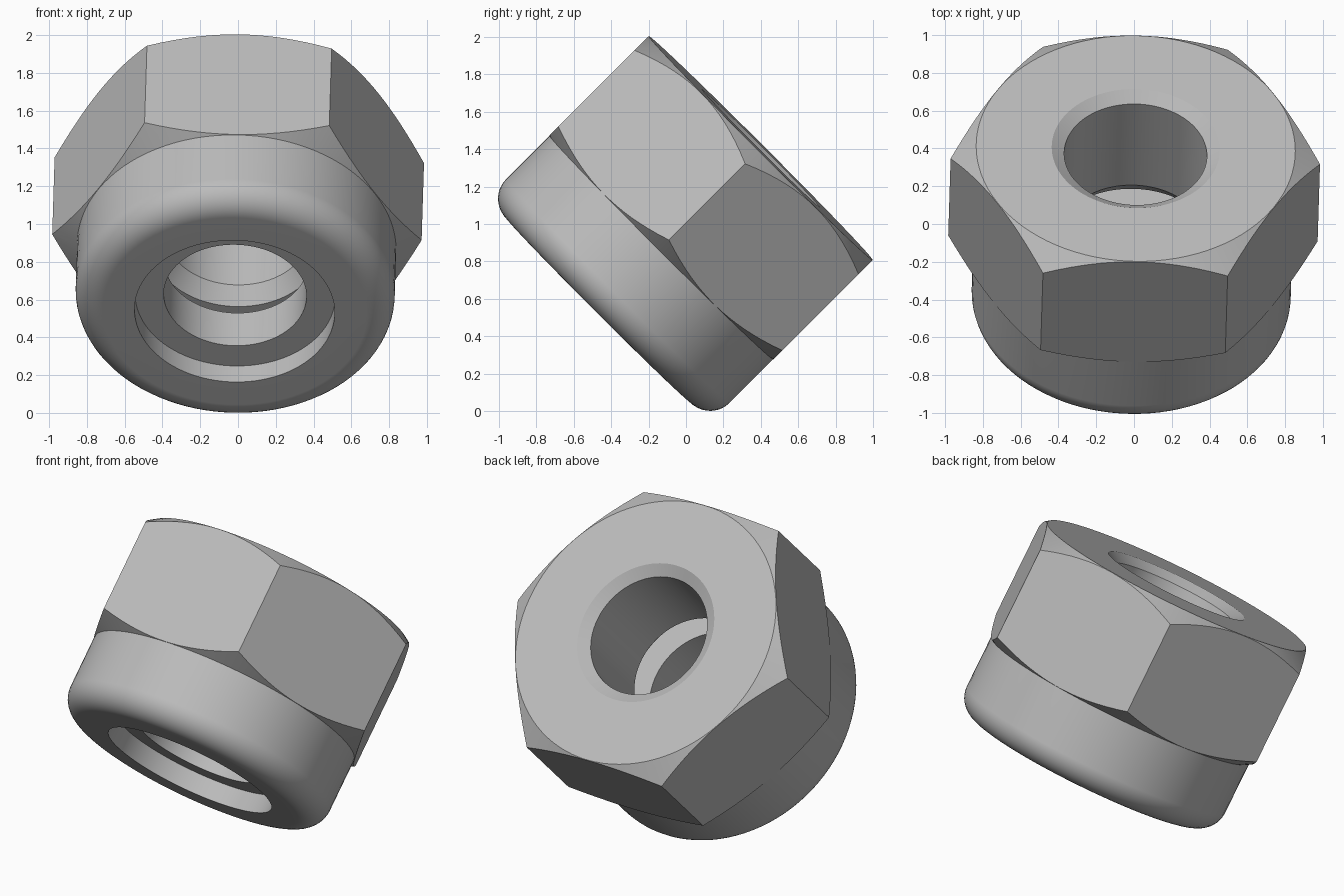
import bpy, math
from mathutils import Matrix, Vector

if "Cube" in bpy.data.objects:
    bpy.data.objects.remove(bpy.data.objects["Cube"], do_unlink=True)

SEGMENTS = 96

# One plain metal grey
metal = bpy.data.materials.new("plain_grey")
metal.use_nodes = True
grey = (0.5, 0.5, 0.5, 1)
metal.diffuse_color = grey
metal.node_tree.nodes["Principled BSDF"].inputs["Base Color"].default_value = grey

# Tilted placement: local z runs along the bore
axis = Vector((0.022, 1, 1))
axis.x *= math.sqrt(2)
axis.normalize()
side = Vector((1, -0.0156, -0.0156))
side = (side - axis * side.dot(axis)).normalized()
placement = Matrix((side, axis.cross(side), axis)).transposed().to_4x4()
placement.translation = (-0.019, -0.503, 0.503)


def add_object(name, verts, faces):
    mesh = bpy.data.meshes.new(name)
    mesh.from_pydata(verts, [], faces)
    mesh.materials.append(metal)
    obj = bpy.data.objects.new(name, mesh)
    bpy.context.collection.objects.link(obj)
    obj.matrix_world = placement
    return obj


def lathe(name, profile):
    """Spin a closed (radius, height) loop, listed counter-clockwise, into a ring."""
    n = len(profile)
    verts, faces = [], []
    for s in range(SEGMENTS):
        a = math.tau * s / SEGMENTS
        verts += [(r * math.cos(a), r * math.sin(a), z) for r, z in profile]
        t = (s + 1) % SEGMENTS
        for i in range(n):
            j = (i + 1) % n
            faces.append((s * n + i, t * n + i, t * n + j, s * n + j))
    return add_object(name, verts, faces)


def prism(name, radius, low, high, sides=6):
    ring = [(radius * math.cos(math.tau * i / sides), radius * math.sin(math.tau * i / sides))
            for i in range(sides)]
    verts = [(x, y, z) for z in (low, high) for x, y in ring]
    faces = [(i, (i + 1) % sides, (i + 1) % sides + sides, i + sides) for i in range(sides)]
    faces += [tuple(reversed(range(sides))), tuple(range(sides, 2 * sides))]
    return add_object(name, verts, faces)


def activate(obj):
    bpy.ops.object.select_all(action="DESELECT")
    obj.select_set(True)
    bpy.context.view_layer.objects.active = obj


def smooth(obj, angle):
    activate(obj)
    bpy.ops.object.shade_smooth_by_angle(angle=math.radians(angle))
    mod = obj.modifiers.new("clean_shading", "WEIGHTED_NORMAL")
    mod.keep_sharp = True


# Nut body: rounded collar, chamfered hexagon stock, bore and insert cavity
collar, bore, base, top = 0.845, 0.378, 0.05, 1.277
fillet = 0.145
steps = 10
rounded = [(collar - fillet + fillet * math.sin(a), base + fillet - fillet * math.cos(a))
           for a in (math.pi / 2 * i / steps for i in range(steps + 1))]
outside = [(collar, 0.525), (1.0, 0.617), (1.0, 1.164), (collar, top)]
inside = [(0.445, top), (bore, 1.232), (bore, 0.625), (0.445, 0.53),
          (0.70, 0.53), (0.70, 0.17), (0.53, 0.17), (0.53, base)]
body = lathe("hex_nut_body", rounded + outside + inside)

# Trim the stock to six flats
flats = prism("hex_cutter", 0.847 / math.cos(math.pi / 6), -0.5, 2)
cut = body.modifiers.new("six_flats", "BOOLEAN")
cut.operation = "INTERSECT"
cut.solver = "EXACT"
cut.object = flats
activate(body)
bpy.ops.object.modifier_apply(modifier=cut.name)
bpy.data.objects.remove(flats, do_unlink=True)
smooth(body, 25)

# Locking ring held behind the collar lip
insert = lathe("locking_insert", [(bore, 0.17), (0.699, 0.17), (0.699, 0.415), (bore, 0.415)])
smooth(insert, 30)
